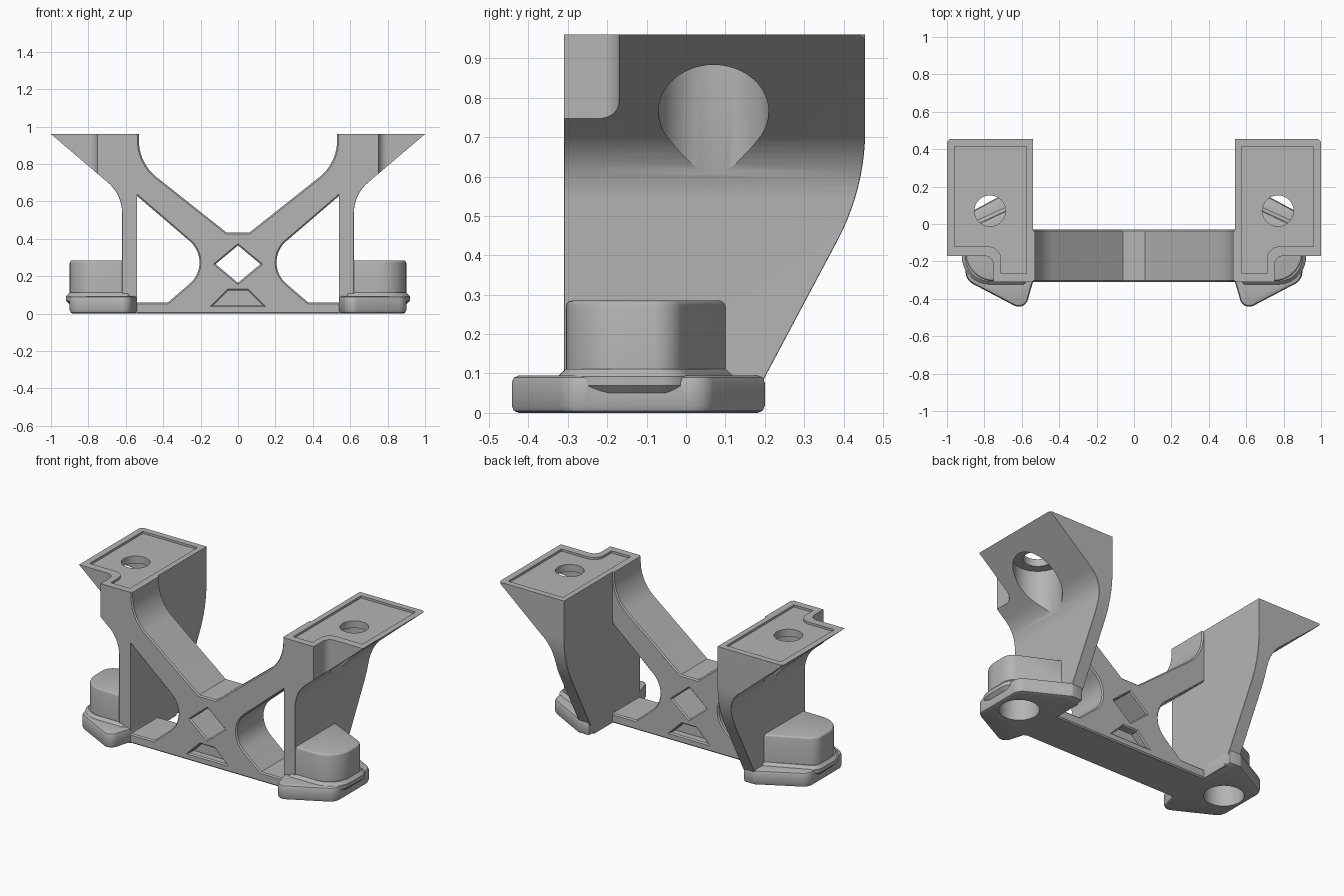
import bpy, bmesh, math
from mathutils import Vector

cube = bpy.data.objects.get("Cube")
if cube:
    bpy.data.objects.remove(cube, do_unlink=True)

grey = bpy.data.materials.new("plain grey")
grey.use_nodes = True
colour = (0.46, 0.46, 0.46, 1)
grey.diffuse_color = colour
grey.node_tree.nodes["Principled BSDF"].inputs["Base Color"].default_value = colour


def rounded(corners, steps=10):
    """Turn corners (a, b, optional radius) into a filleted outline."""
    outline = []
    count = len(corners)
    for i, corner in enumerate(corners):
        p = Vector(corner[:2])
        if len(corner) == 2:
            outline.append(p)
            continue
        u = (Vector(corners[i - 1][:2]) - p).normalized()
        v = (Vector(corners[(i + 1) % count][:2]) - p).normalized()
        half = u.angle(v) / 2
        radius = corner[2]
        centre = p + (u + v).normalized() * radius / math.sin(half)
        start = p + u * radius / math.tan(half) - centre
        end = p + v * radius / math.tan(half) - centre
        sweep = start.angle(end)
        for k in range(steps + 1):
            t = k / steps
            outline.append(centre + (start * math.sin((1 - t) * sweep)
                                     + end * math.sin(t * sweep)) / math.sin(sweep))
    return outline


def prism(name, corners, axis, low, high):
    """Extrude a filleted outline along the named axis."""
    place = {"x": lambda a, b, d: (d, a, b),
             "y": lambda a, b, d: (a, d, b),
             "z": lambda a, b, d: (a, b, d)}[axis]
    bm = bmesh.new()
    outline = rounded(corners)
    rings = [[bm.verts.new(place(p.x, p.y, d)) for p in outline] for d in (low, high)]
    bm.faces.new(rings[0])
    bm.faces.new(rings[1])
    for i in range(len(outline)):
        bm.faces.new((rings[0][i - 1], rings[0][i], rings[1][i], rings[1][i - 1]))
    bmesh.ops.recalc_face_normals(bm, faces=bm.faces)
    mesh = bpy.data.meshes.new(name)
    bm.to_mesh(mesh)
    bm.free()
    mesh.materials.append(grey)
    obj = bpy.data.objects.new(name, mesh)
    bpy.context.collection.objects.link(obj)
    return obj


def activate(obj):
    bpy.ops.object.select_all(action="DESELECT")
    obj.select_set(True)
    bpy.context.view_layer.objects.active = obj


def combine(obj, tool, operation="DIFFERENCE"):
    mod = obj.modifiers.new("combine", "BOOLEAN")
    mod.operation, mod.object, mod.solver = operation, tool, "EXACT"
    activate(obj)
    bpy.ops.object.modifier_apply(modifier=mod.name)
    bpy.data.objects.remove(tool, do_unlink=True)


def soften(obj, width, segments):
    mod = obj.modifiers.new("soften", "BEVEL")
    mod.width, mod.segments = width, segments
    mod.limit_method, mod.angle_limit = "ANGLE", math.radians(50)
    activate(obj)
    bpy.ops.object.modifier_apply(modifier=mod.name)


def chamfer(obj, width, rule):
    """Chamfer the sharp edges whose two faces and ends satisfy a rule."""
    bm = bmesh.new()
    bm.from_mesh(obj.data)
    edges = []
    for e in bm.edges:
        if len(e.link_faces) == 2 and e.calc_face_angle() > math.radians(50):
            f, g = (face.normal for face in e.link_faces)
            if rule(f, g, e) or rule(g, f, e):
                edges.append(e)
    bmesh.ops.bevel(bm, geom=edges, offset=width, segments=1,
                    affect="EDGES", clamp_overlap=True)
    bm.to_mesh(obj.data)
    bm.free()


def finish(obj, mirror=True):
    if mirror:
        obj.modifiers.new("other side", "MIRROR").use_axis[0] = True
    activate(obj)
    bpy.ops.object.shade_smooth_by_angle(angle=math.radians(25))


# Side wall flaring out into the top shelf, trimmed to the curved side profile
wall = prism("wall_and_shelf", [(.54, 0), (.62, 0), (.62, .637, .21), (1, .96), (.54, .96)],
             "y", -.5, .6)
profile = prism("profile", [(-.31, -.1), (.1, -.1), (.152, 0), (.455, .57, .6),
                            (.455, 1.1), (-.31, 1.1)], "x", .3, 1.3)
combine(wall, profile, "INTERSECT")
chamfer(wall, .017, lambda f, g, e: abs(f.x) < .1 and abs(f.z) < .95 and abs(g.x) > .6
        and all(v.co.x < .7 for v in e.verts))

# Notch in the outer front corner, small corner trim at the back
combine(wall, prism("notch", [(.75, -.5), (.75, -.17, .05), (1.2, -.17), (1.2, -.5)],
                    "z", .5, 1.2))
combine(wall, prism("corner_trim", [(.98, .46), (1.01, .43), (1.01, .46)], "z", .5, 1.2))

# Shallow recess on the shelf, screw hole and wide clearance under it
combine(wall, prism("recess", [(.575, -.265), (.71, -.265), (.71, -.12, .07), (.96, -.12),
                               (.96, .415), (.575, .415)], "z", .946, 1.1))


def disc(name, x, y, radius, low, high):
    ring = [(x + radius * math.cos(math.tau * k / 48),
             y + radius * math.sin(math.tau * k / 48)) for k in range(48)]
    return prism(name, ring, "z", low, high)


combine(wall, disc("screw_hole", .77, .07, .083, .5, 1.2))
combine(wall, disc("clearance", .77, .07, .14, .4, .9))
finish(wall)

# Foot pad with a raised boss, a sloped collar and a bore from below
foot = prism("foot", [(.54, -.31), (.585, -.465, .05), (.9, -.3, .07), (.9, .05, .07),
                      (.62, .2, .02), (.54, .2)], "z", 0, .095)
soften(foot, .018, 2)


def boss_part(name, grow, low, high):
    side = .9 + grow
    return prism(name, [(.57, -.305 - grow), (side, -.305 - grow, .15),
                        (side, -.035 + grow, .08), (.62, .1 + grow), (.57, .1 + grow)],
                 "z", low, high)


collar = boss_part("collar", .02, .05, .112)
soften(collar, .019, 1)
boss = boss_part("boss", 0, .06, .285)
soften(boss, .015, 3)
combine(foot, collar, "UNION")
combine(foot, boss, "UNION")
combine(foot, disc("bore", .755, -.11, .115, -.1, .22))
finish(foot)

# Crossed brace joining the two walls
half = [(.56, 0), (.56, .96), (.53, .96), (.53, .805, .25), (.06, .433)]
mirrored = [(-c[0], *c[1:]) for c in reversed(half)]
brace = prism("cross_brace", half + mirrored, "y", -.309, -.03)
window = [(.65, .724), (.125, .274, .15), (.375, .06), (.65, .06)]
for side in (1, -1):
    combine(brace, prism("window", [(side * c[0], *c[1:]) for c in window], "y", -.6, .3))
combine(brace, prism("diamond", [(0, .365), (.12, .265), (0, .165), (-.12, .265)],
                     "y", -.6, .3))

# Blind pockets at the base of the brace, front and back
for low, high in ((-.5, -.26), (-.08, .2)):
    combine(brace, prism("pocket", [(-.13, .045), (.13, .045), (.05, .125), (-.05, .125)],
                         "y", low, high))
chamfer(brace, .013, lambda f, g, e: abs(f.y) > .9 and abs(g.y) < .1
        and all(v.co.y < -.3 or v.co.y > -.04 for v in e.verts))
finish(brace, mirror=False)
